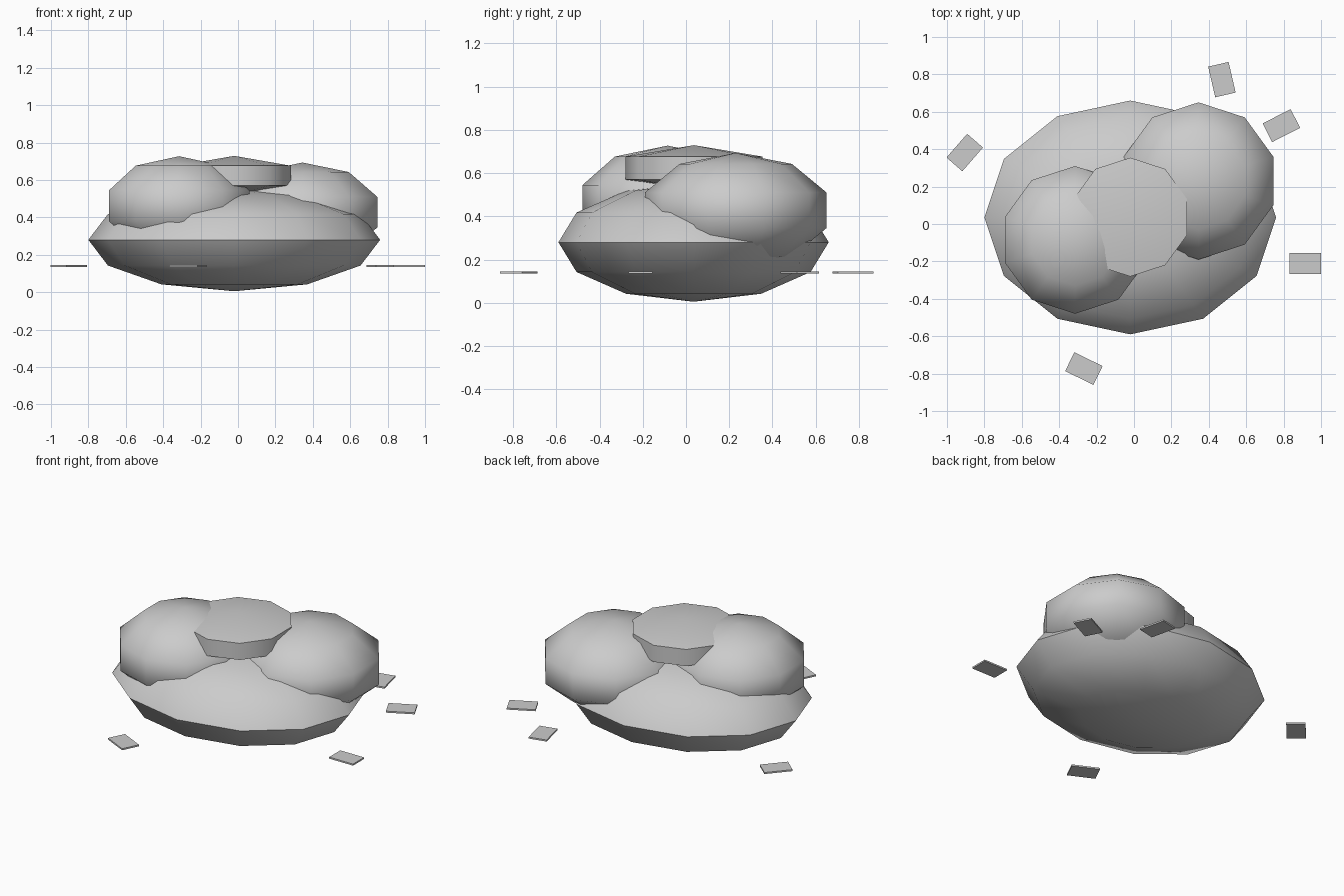
import bpy, math

if "Cube" in bpy.data.objects:
    bpy.data.objects.remove(bpy.data.objects["Cube"])

stone = bpy.data.materials.new("stone_grey")
stone.diffuse_color = (0.6, 0.6, 0.6, 1)
stone.use_nodes = True
stone.node_tree.nodes["Principled BSDF"].inputs["Base Color"].default_value = stone.diffuse_color


def finish(name, verts, faces, loc, turn=0.0):
    mesh = bpy.data.meshes.new(name)
    mesh.from_pydata(verts, [], faces)
    mesh.materials.append(stone)
    obj = bpy.data.objects.new(name, mesh)
    obj.location = loc
    obj.rotation_euler.z = math.radians(turn)
    bpy.context.collection.objects.link(obj)
    return obj


def boulder(name, loc, radii, segments, rings):
    """Squashed sphere with poles on z and a corner pointing along +y."""
    rx, ry, rz = radii
    verts = [(0, 0, rz)]
    for r in range(1, rings):
        p = math.pi * r / rings
        for s in range(segments):
            a = math.pi / 2 + 2 * math.pi * s / segments
            verts.append((rx * math.sin(p) * math.cos(a),
                          ry * math.sin(p) * math.sin(a), rz * math.cos(p)))
    verts.append((0, 0, -rz))
    last = len(verts) - 1
    faces = []
    for s in range(segments):
        t = (s + 1) % segments
        faces.append((0, 1 + s, 1 + t))
        for r in range(rings - 2):
            u, d = 1 + r * segments, 1 + (r + 1) * segments
            faces.append((u + s, d + s, d + t, u + t))
        base = 1 + (rings - 2) * segments
        faces.append((base + s, last, base + t))
    obj = finish(name, verts, faces, loc)
    bpy.ops.object.select_all(action='DESELECT')
    obj.select_set(True)
    bpy.context.view_layer.objects.active = obj
    bpy.ops.object.shade_smooth_by_angle(angle=math.radians(55))


# Rock pile: wide base, two lobes and a flat cap
boulder("base_rock", (-0.02, 0.035, 0.28), (0.78, 0.625, 0.275), 12, 6)
boulder("left_rock", (-0.315, -0.085, 0.462), (0.415, 0.415, 0.265), 10, 5)
boulder("right_rock", (0.345, 0.23, 0.428), (0.442, 0.442, 0.265), 10, 5)
boulder("cap_rock", (-0.02, 0.037, 0.623), (0.367, 0.367, 0.106), 10, 3)

# Thin chips scattered around the pile: x, y, turn in degrees
chips = [(0.915, -0.21, 0), (0.788, 0.526, 27), (0.47, 0.772, -77),
         (-0.905, 0.382, 49), (-0.268, -0.773, -26)]
L, W, T = 0.084, 0.056, 0.005
box = [(x, y, z) for z in (-T, T) for x, y in ((-L, -W), (L, -W), (L, W), (-L, W))]
sides = [(i, (i + 1) % 4, (i + 1) % 4 + 4, i + 4) for i in range(4)]
for n, (x, y, turn) in enumerate(chips):
    finish(f"stone_chip_{n + 1}", box, [(3, 2, 1, 0), (4, 5, 6, 7)] + sides,
           (x, y, 0.14), turn)
